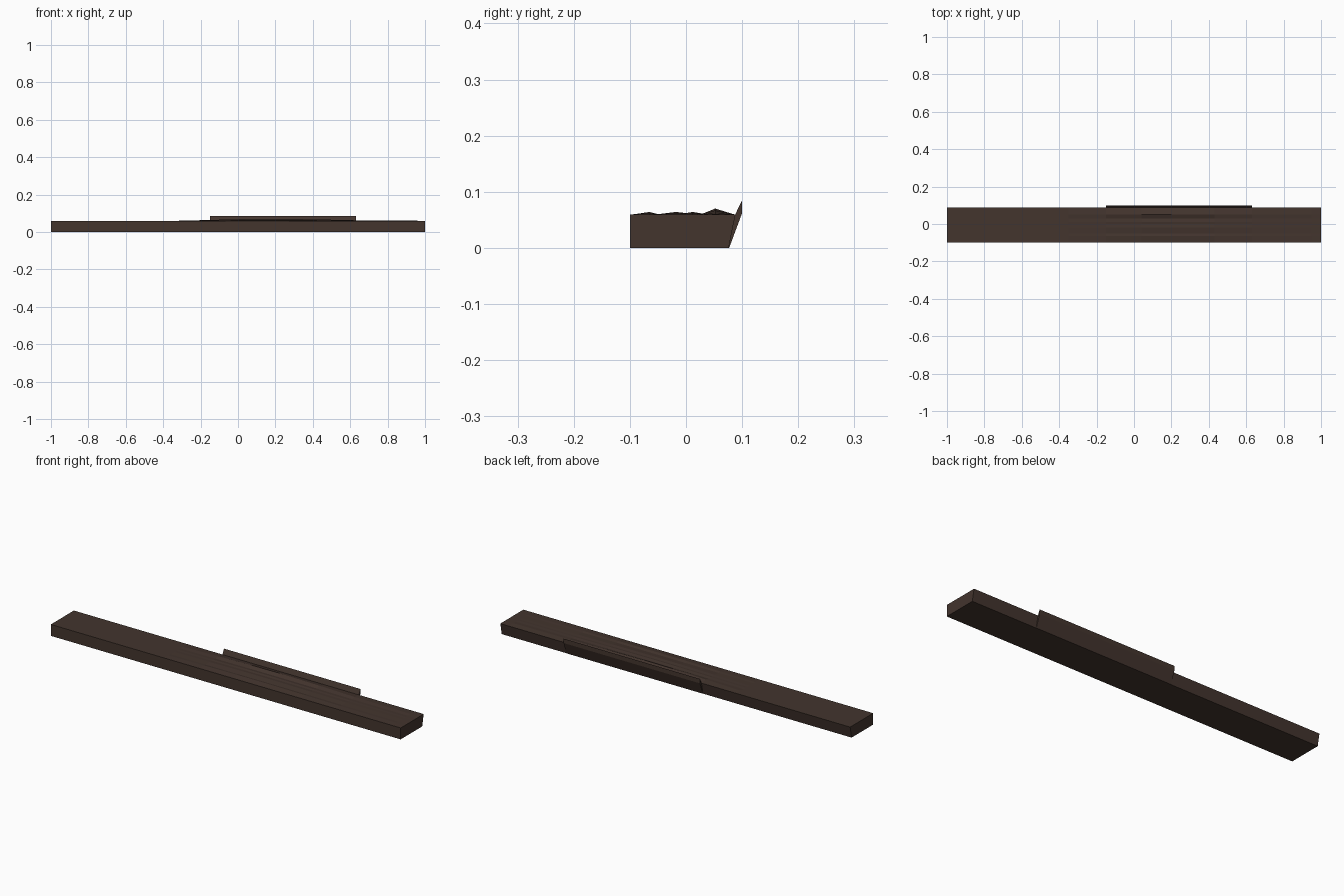
import bpy, bmesh

if "Cube" in bpy.data.objects:
    bpy.data.objects.remove(bpy.data.objects["Cube"])

wood = bpy.data.materials.new("dark brown wood")
wood.diffuse_color = (0.056, 0.035, 0.027, 1)
wood.use_nodes = True
wood.node_tree.nodes["Principled BSDF"].inputs["Base Color"].default_value = wood.diffuse_color


def finish(name, bm):
    bmesh.ops.recalc_face_normals(bm, faces=bm.faces)
    me = bpy.data.meshes.new(name)
    bm.to_mesh(me)
    bm.free()
    me.materials.append(wood)
    ob = bpy.data.objects.new(name, me)
    bpy.context.scene.collection.objects.link(ob)
    return ob


def loft(name, sections):
    """Skin a row of (x, yz profile) sections and cap both ends."""
    bm = bmesh.new()
    rings = [[bm.verts.new((x, y, z)) for y, z in prof] for x, prof in sections]
    n = len(rings[0])
    for a, b in zip(rings, rings[1:]):
        for i in range(n):
            j = (i + 1) % n
            bm.faces.new((a[i], a[j], b[j], b[i]))
    bm.faces.new(rings[0])
    bm.faces.new(rings[-1])
    return finish(name, bm)


# plank: flat top at the ends, worn lengthwise ridges in the middle
ridge_y = [-0.1, -0.085, -0.065, -0.05, -0.018, 0.0, 0.012, 0.03, 0.052, 0.088]
ridge_h = [0, 0.002, 0.005, 0.001, 0.005, 0.003, 0.005, 0.002, 0.011, 0]


def plank_profile(k):
    top = [(y, 0.059 + k * h) for y, h in zip(ridge_y, ridge_h)]
    return [(0.076, 0), (-0.1, 0)] + top


stations = [(-1, 0), (-0.35, 0), (-0.15, 0.45), (0.04, 0.9), (0.2, 1),
            (0.43, 0.7), (0.63, 0.3), (0.95, 0.1), (1, 0)]
loft("plank", [(x, plank_profile(k)) for x, k in stations])

# split strip standing proud along the leaning back edge
strip = [(0.072, 0), (0.077, 0), (0.1, 0.062), (0.1, 0.085), (0.087, 0.058)]
loft("back_strip", [(-0.15, strip), (0.63, strip)])
